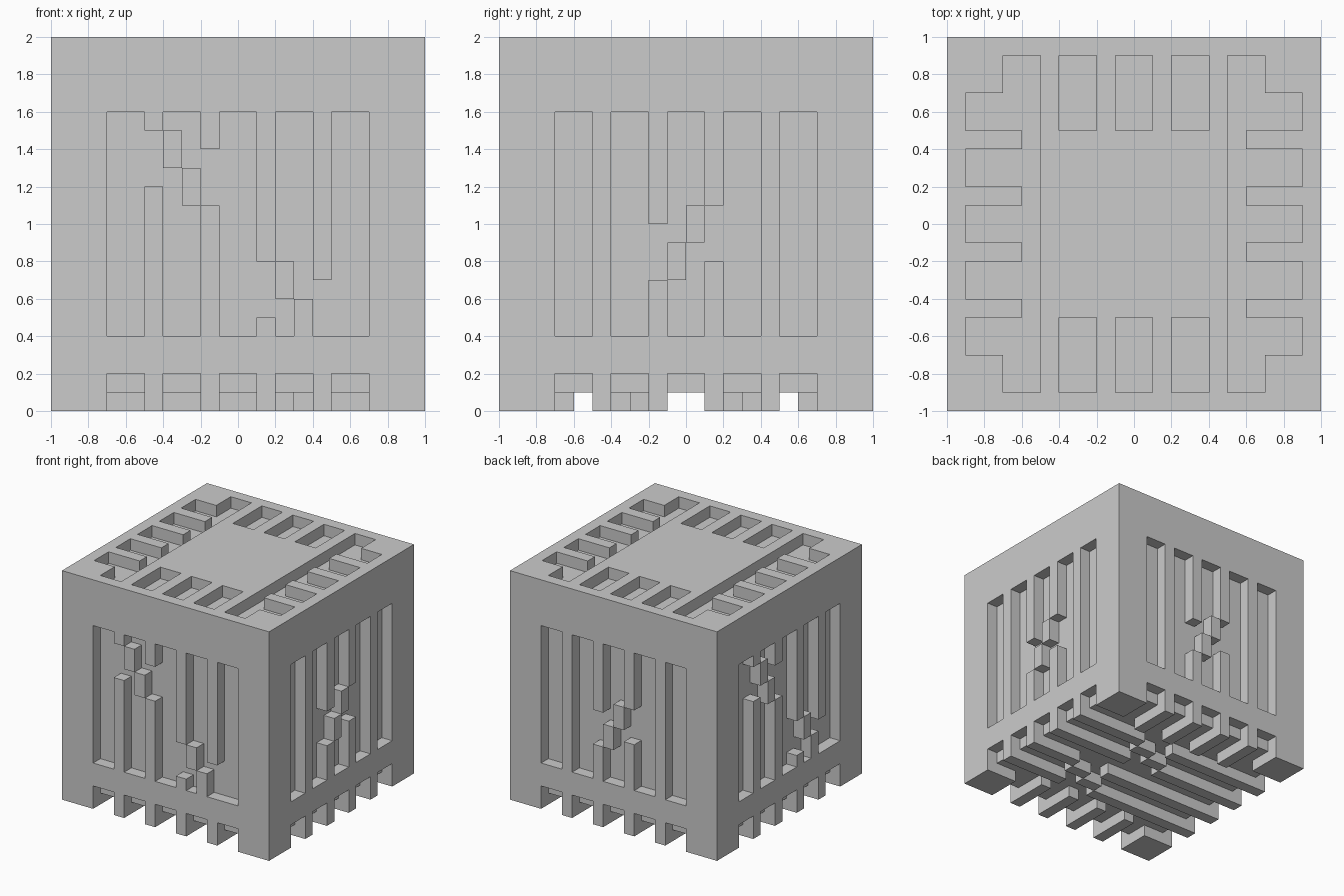
import bpy, bmesh

if "Cube" in bpy.data.objects:
    bpy.data.objects.remove(bpy.data.objects["Cube"])

# The block lives on a 0.1 unit grid: cells -10..9 in x and y, 0..19 in z
STEP = 0.1
solid = {(x, y, z) for x in range(-10, 10) for y in range(-10, 10) for z in range(20)}
SLOTS = [(-7, -5), (-4, -2), (-1, 1), (2, 4), (5, 7)]


def box(xr, yr, zr):
    return {(x, y, z) for x in range(*xr) for y in range(*yr) for z in range(*zr)}


def turn(cells, quarter):
    """Rotate cells about z by quarter turns (front -> right -> back -> left)."""
    for _ in range(quarter):
        cells = {(-1 - y, x, z) for x, y, z in cells}
    return cells


def cut(cells):
    solid.difference_update(cells)


def add(cells):
    solid.update(cells)


# Side grilles: five tall slots, notches at the foot, broken and stepped bars
# each entry: (u range, z range) on the face
gaps_a = [((-5, -4), (12, 15)), ((-2, -1), (11, 14)), ((1, 2), (5, 8)), ((4, 5), (4, 7))]
steps_a = [((-4, -3), (13, 15)), ((-3, -2), (11, 13)), ((2, 3), (6, 8)), ((3, 4), (4, 6))]
gaps_b = [((-2, -1), (7, 10)), ((1, 2), (8, 11))]
steps_b = [((-1, 0), (7, 9)), ((0, 1), (9, 11))]
SKIN = (-10, -9)
for q in range(4):
    gaps, steps = (gaps_a, steps_a) if q in (0, 3) else (gaps_b, steps_b)
    for s in SLOTS:
        cut(turn(box(s, SKIN, (4, 16)), q))
        cut(turn(box(s, SKIN, (0, 2)), q))
    for u, z in gaps:
        cut(turn(box(u, SKIN, z), q))
    for u, z in steps:
        add(turn(box(u, SKIN, z), q))

# Top recesses: short slots front and back, comb shapes left and right
TOP = (19, 20)
for q in (0, 2):
    for s in SLOTS[1:4]:
        cut(turn(box(s, (-9, -5), TOP), q))
for q in (1, 3):
    for s in SLOTS:
        cut(turn(box(s, (-9, -6), TOP), q))
    cut(turn(box((-9, 9), (-6, -5), TOP), q))
    for end in ((-9, -7), (7, 9)):
        cut(turn(box(end, (-7, -5), TOP), q))

# Underside: short slots at front and back, long slots running along x
BASE = (0, 1)
for q in (0, 2):
    for s in SLOTS:
        cut(turn(box(s, (-10, -6), BASE), q))
    cut(turn(box((-10, 10), (-6, -5), BASE), q))
    for end in ((-10, -7), (7, 10)):
        cut(turn(box(end, (-7, -5), BASE), q))
for s in SLOTS[1:4]:
    cut(box((-10, 10), s, BASE))

# Underside: broken bars with stepped pieces; x0 is the start of each break
for y0, x0 in ((-5, 1), (1, -1)):
    cut(box((x0, x0 + 3), (y0, y0 + 1), BASE))
    add(box((x0, x0 + 2), (y0 + 1, y0 + 2), BASE))
    add(box((x0 + 2, x0 + 4), (y0 + 2, y0 + 3), BASE))
    cut(box((x0 + 1, x0 + 4), (y0 + 3, y0 + 4), BASE))

# Skin the exposed cell faces, then merge the flat areas
bm = bmesh.new()
verts = {}


def vert(p):
    if p not in verts:
        verts[p] = bm.verts.new([c * STEP for c in p])
    return verts[p]


for cell in sorted(solid):
    for axis in range(3):
        for side in (0, 1):
            near = list(cell)
            near[axis] += 1 if side else -1
            if tuple(near) in solid:
                continue
            b, c = (axis + 1) % 3, (axis + 2) % 3
            ring = []
            for i, j in ((0, 0), (1, 0), (1, 1), (0, 1)):
                p = list(cell)
                p[axis] += side
                p[b] += i
                p[c] += j
                ring.append(vert(tuple(p)))
            bm.faces.new(ring if side else ring[::-1])

bmesh.ops.dissolve_limit(bm, angle_limit=0.02, verts=bm.verts[:], edges=bm.edges[:])
mesh = bpy.data.meshes.new("slotted_block")
bm.to_mesh(mesh)
bm.free()
block = bpy.data.objects.new("slotted_block", mesh)
bpy.context.collection.objects.link(block)
